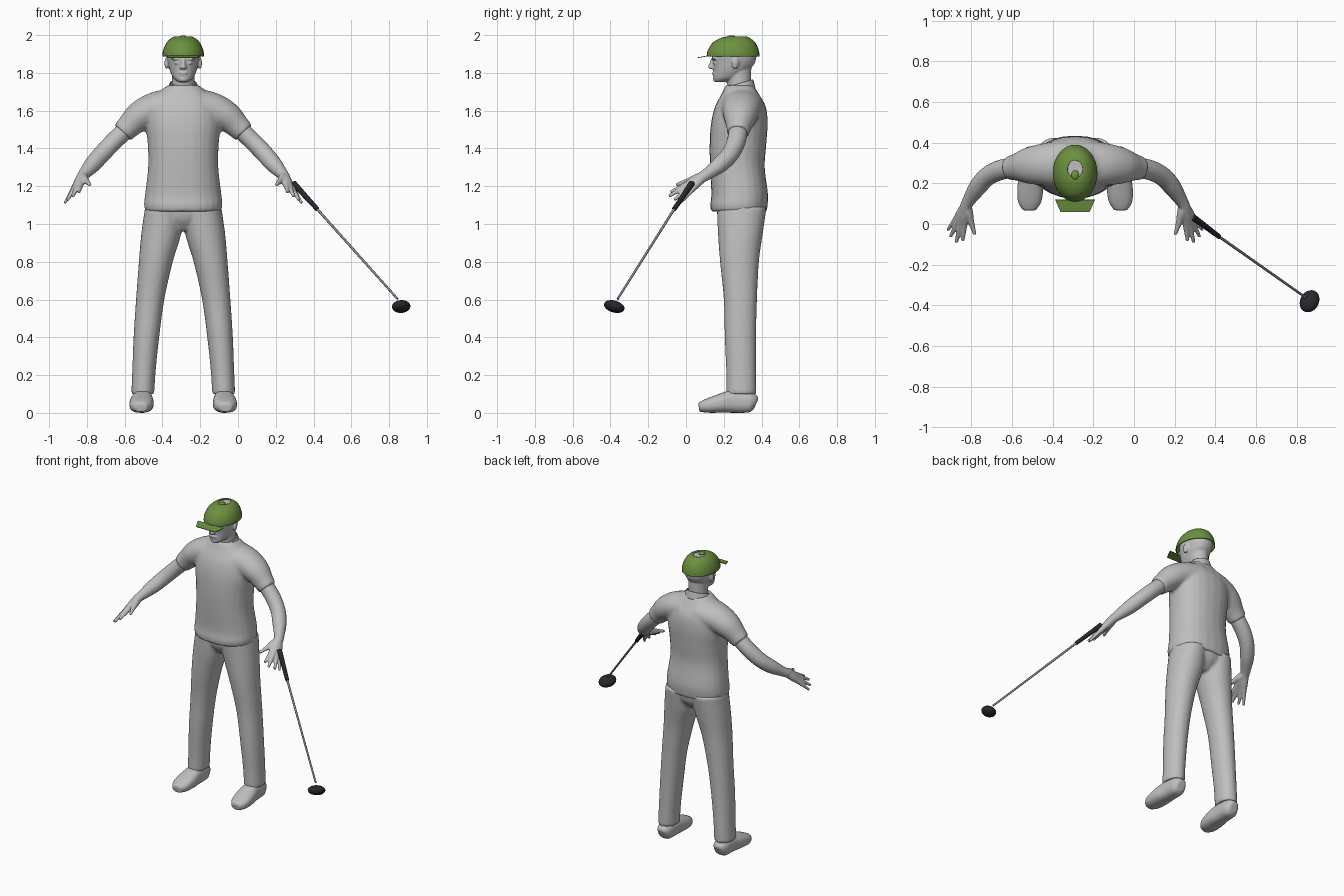
import bpy, bmesh, math
from mathutils import Vector, Matrix, Euler

if "Cube" in bpy.data.objects:
    bpy.data.objects.remove(bpy.data.objects["Cube"])

CX = -0.29                      # the figure's own centre line
X, Y, Z = Vector((1, 0, 0)), Vector((0, 1, 0)), Vector((0, 0, 1))


def material(name, rgb):
    m = bpy.data.materials.new(name)
    m.use_nodes = True
    m.diffuse_color = (*rgb, 1)
    m.node_tree.nodes["Principled BSDF"].inputs["Base Color"].default_value = (*rgb, 1)
    return m


GREY = material("plain grey", (0.52, 0.52, 0.52))
GREEN = material("cap green", (0.15, 0.28, 0.05))
BLACK = material("club black", (0.02, 0.02, 0.026))
STEEL = material("shaft steel", (0.25, 0.25, 0.25))


def spline(pts, steps):
    """Catmull-Rom interpolation of rows of numbers."""
    out = []
    for i in range(len(pts) - 1):
        a, b = pts[max(i - 1, 0)], pts[i]
        c, d = pts[i + 1], pts[min(i + 2, len(pts) - 1)]
        for k in range(steps):
            t = k / steps
            out.append([0.5 * (2 * q + (r - p) * t + (2 * p - 5 * q + 4 * r - s) * t ** 2
                               + (3 * q - p - 3 * r + s) * t ** 3)
                        for p, q, r, s in zip(a, b, c, d)])
    out.append(list(pts[-1]))
    return out


def loft(bm, rings, side=1, hint=Y, flat=False, power=1.0, n=24, steps=4, caps=True):
    """Skin elliptical rings (offset x, y, z, radius a, radius b)."""
    rows = spline(rings, steps)
    mids = [Vector((CX + side * r[0], r[1], r[2])) for r in rows]
    loops = []
    for i, (mid, row) in enumerate(zip(mids, rows)):
        t = Z if flat else (mids[min(i + 1, len(mids) - 1)] - mids[max(i - 1, 0)]).normalized()
        u = t.cross(hint).normalized()
        v = u.cross(t)
        loop = []
        for k in range(n):
            c, s = math.cos(math.tau * k / n), math.sin(math.tau * k / n)
            c = math.copysign(abs(c) ** power, c)
            s = math.copysign(abs(s) ** power, s)
            loop.append(bm.verts.new(mid + u * c * row[3] + v * s * row[4]))
        loops.append(loop)
    for a, b in zip(loops, loops[1:]):
        for k in range(n):
            bm.faces.new((a[k], a[(k + 1) % n], b[(k + 1) % n], b[k]))
    if caps:
        bm.faces.new(loops[0])
        bm.faces.new(loops[-1])


def ball(bm, centre, size, rot=(0, 0, 0)):
    loc = Vector((CX + centre[0], centre[1], centre[2]))
    bmesh.ops.create_uvsphere(bm, u_segments=24, v_segments=14, radius=1,
                              matrix=Matrix.LocRotScale(loc, Euler(rot), Vector(size)))


def finish(name, bm, mat, voxel=0, smooth=4, thick=0, shade=True):
    bmesh.ops.recalc_face_normals(bm, faces=bm.faces[:])
    mesh = bpy.data.meshes.new(name)
    bm.to_mesh(mesh)
    bm.free()
    mesh.materials.append(mat)
    for p in mesh.polygons:
        p.use_smooth = shade and len(p.vertices) < 5
    ob = bpy.data.objects.new(name, mesh)
    bpy.context.collection.objects.link(ob)
    if voxel:
        m = ob.modifiers.new("blend", 'REMESH')
        m.mode, m.voxel_size, m.use_smooth_shade = 'VOXEL', voxel, True
        m = ob.modifiers.new("soften", 'SMOOTH')
        m.factor, m.iterations = 0.5, smooth
    if thick:
        m = ob.modifiers.new("thickness", 'SOLIDIFY')
        m.thickness = thick
    return ob


# T-shirt: body and both sleeves blended together
bm = bmesh.new()
loft(bm, [(0, .28, 1.065, .198, .147), (0, .28, 1.10, .208, .152), (0, .284, 1.16, .202, .150),
          (0, .272, 1.30, .186, .145), (0, .275, 1.42, .188, .150), (0, .282, 1.53, .198, .150),
          (0, .288, 1.62, .185, .135), (0, .287, 1.69, .135, .098), (0, .283, 1.735, .082, .074)],
     flat=True, power=0.88)
for s in (1, -1):
    loft(bm, [(.05, .295, 1.625, .095, .12), (.15, .293, 1.61, .088, .105), (.23, .287, 1.57, .080, .09),
              (.285, .28, 1.52, .066, .068), (.322, .275, 1.483, .059, .059)], side=s)
finish("shirt", bm, GREY, voxel=.01, smooth=5)

# Collar
bm = bmesh.new()
loft(bm, [(0, .283, 1.70, .086, .084), (0, .283, 1.735, .078, .076), (0, .285, 1.75, .072, .070)],
     flat=True, caps=False)
for v in bm.verts:
    v.co.z += (v.co.y - .30) * .3
finish("collar", bm, GREY, thick=.006)

# Trousers
bm = bmesh.new()
loft(bm, [(0, .288, .965, .05, .07), (0, .292, 1.03, .14, .118), (0, .293, 1.12, .18, .13)], flat=True)
for s in (1, -1):
    loft(bm, [(.214, .293, .10, .061, .079), (.208, .292, .22, .062, .079), (.195, .288, .40, .068, .083),
              (.175, .288, .60, .075, .088), (.145, .283, .80, .090, .103), (.116, .288, .95, .106, .119),
              (.10, .295, 1.09, .102, .132)], side=s, flat=True, power=0.95)
finish("trousers", bm, GREY, voxel=.01, smooth=4)

for s, word in ((1, "left"), (-1, "right")):
    # Shoes, toe towards the front
    bm = bmesh.new()
    loft(bm, [(.214, .37, .045, .028, .035), (.214, .34, .055, .05, .054), (.216, .25, .06, .056, .06),
              (.22, .18, .05, .064, .05), (.224, .11, .037, .058, .037), (.224, .068, .03, .032, .024)],
         side=s, hint=Z, power=0.8)
    finish(word + "_shoe", bm, GREY, voxel=.008, smooth=2)

    # Arm, with each finger running back into the palm
    bm = bmesh.new()
    loft(bm, [(.27, .28, 1.53, .048, .05), (.36, .268, 1.445, .048, .05), (.43, .235, 1.372, .047, .047),
              (.48, .18, 1.315, .044, .044), (.52, .12, 1.27, .032, .033), (.54, .085, 1.247, .027, .029)],
         side=s)
    wrist = Vector((.537, .09, 1.25))
    for tip, fat in (((.627, -.03, 1.112), 1), ((.613, -.062, 1.128), 1.05), ((.585, -.09, 1.148), 1.1),
                     ((.553, -.082, 1.168), 1.1), ((.493, -.052, 1.208), 1.1)):
        tip = Vector(tip)
        path = [(0, .026), (.28, .022), (.5, .016), (.78, .011), (1, .008)]
        loft(bm, [(*wrist.lerp(tip, f), r * fat, r * fat) for f, r in path],
             side=s, hint=X, n=12, steps=3)
    finish(word + "_arm", bm, GREY, voxel=.005, smooth=3)

# Head with neck, nose, brow, lips and ears
bm = bmesh.new()
loft(bm, [(0, .29, 1.67, .066, .066), (0, .282, 1.74, .060, .064), (0, .278, 1.83, .060, .068)], flat=True)
loft(bm, [(0, .183, 1.752, .026, .034), (0, .212, 1.772, .052, .068), (0, .236, 1.81, .070, .091),
          (0, .252, 1.85, .081, .111), (0, .256, 1.90, .089, .118), (0, .258, 1.95, .078, .106),
          (0, .262, 1.983, .044, .062)], flat=True, power=0.93)
loft(bm, [(0, .145, 1.875, .010, .012), (0, .138, 1.848, .012, .015), (0, .137, 1.829, .018, .021),
          (0, .142, 1.82, .014, .015)], flat=True, n=12)
ball(bm, (0, .148, 1.80), (.026, .010, .005))
ball(bm, (0, .150, 1.791), (.022, .010, .005))
ball(bm, (0, .157, 1.766), (.024, .014, .013))
for s in (1, -1):
    ball(bm, (s * .036, .150, 1.874), (.03, .013, .007))
    ball(bm, (s * .034, .152, 1.853), (.014, .010, .008))
    ball(bm, (s * .087, .262, 1.853), (.011, .02, .033), (-.2, 0, s * .3))
finish("head", bm, GREY, voxel=.005, smooth=2)

# Cap: open crown, button in front of the gap, and a flat brim
bm = bmesh.new()
loft(bm, [(0, .25, 1.888, .110, .140), (0, .25, 1.912, .108, .137), (0, .252, 1.94, .099, .126),
          (0, .255, 1.963, .086, .110), (0, .26, 1.981, .068, .084), (0, .266, 1.991, .050, .060),
          (0, .27, 1.992, .036, .043)], flat=True, n=32, caps=False)
finish("cap_crown", bm, GREEN, thick=.004)
bm = bmesh.new()
ball(bm, (0, .24, 1.988), (.019, .024, .011))
finish("cap_button", bm, GREEN)
bm = bmesh.new()
bm.faces.new([bm.verts.new((CX + dx, y, z)) for dx, y, z in
              ((-.072, .06, 1.882), (.072, .06, 1.882), (.098, .119, 1.893), (-.098, .119, 1.893))])
finish("cap_brim", bm, GREEN, thick=.004, shade=False)

# Golf club in the left hand
start, mid, end = (.583, .032, 1.217), (.71, -.063, 1.078), (1.135, -.362, .603)
bm = bmesh.new()
loft(bm, [(*start, .016, .016), (*mid, .012, .012)], n=16, steps=1)
finish("club_grip", bm, BLACK)
bm = bmesh.new()
loft(bm, [(*mid, .007, .007), (*end, .006, .006)], n=12, steps=1)
finish("club_shaft", bm, STEEL)
bm = bmesh.new()
ball(bm, (1.154, -.38, .563), (.047, .058, .031), (-.22, -.28, -.4))
finish("club_head", bm, BLACK)
